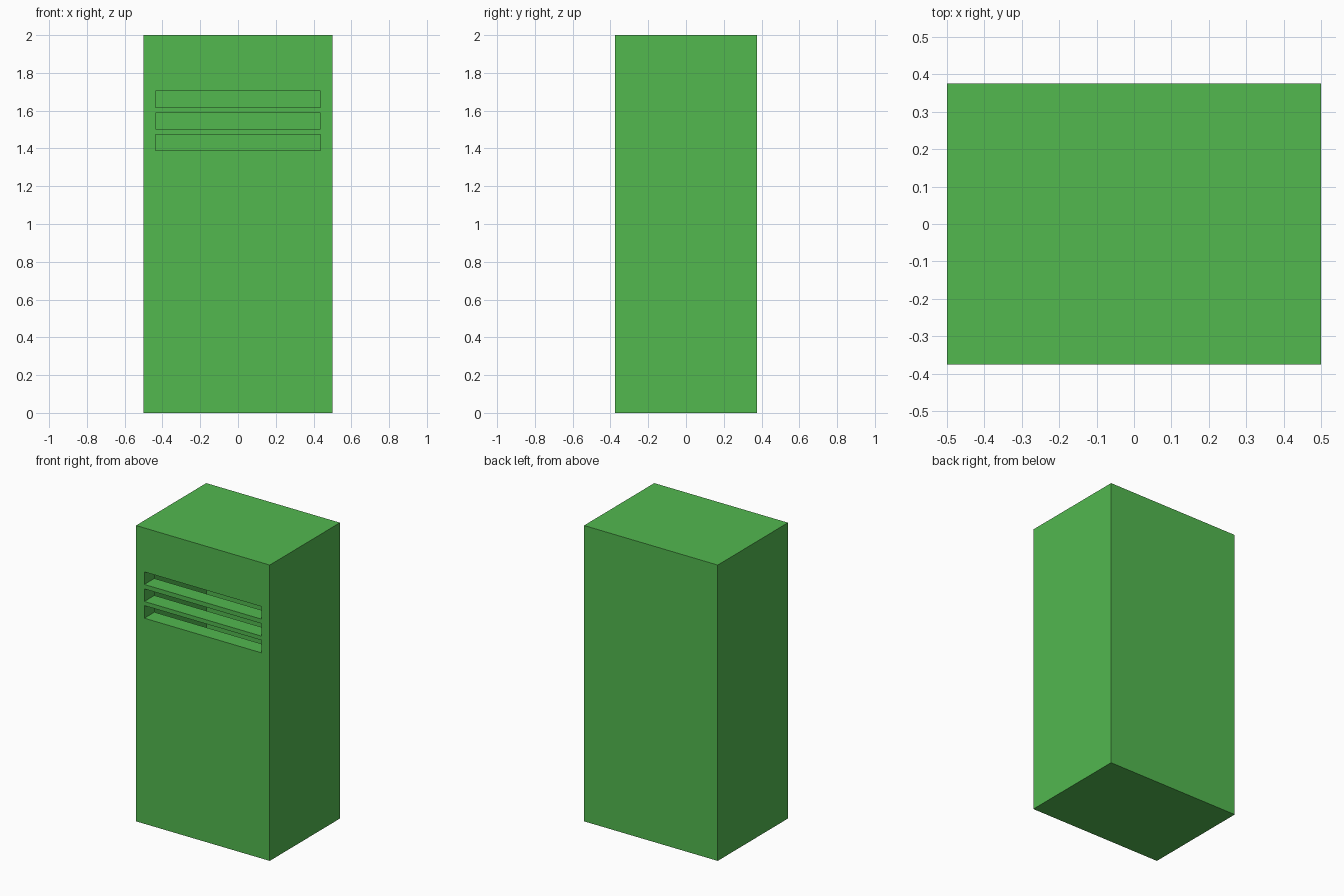
import bpy, bmesh
from mathutils import Vector

if "Cube" in bpy.data.objects:
    bpy.data.objects.remove(bpy.data.objects["Cube"])

W, D, H = 0.5, 0.375, 2.0           # half width, half depth, height
SLOT_W, SLOT_H, SLOT_D = 0.4375, 0.085, 0.107
SLOT_BOTTOMS = (1.39, 1.503, 1.618)

bm = bmesh.new()

# Thin sheet shell without its front
bmesh.ops.create_cube(bm, size=1)
for v in bm.verts:
    v.co = Vector((v.co.x * 2 * W, v.co.y * 2 * D, (v.co.z + 0.5) * H))
front = [f for f in bm.faces if f.calc_center_median().y < -D + 0.01]
bmesh.ops.delete(bm, geom=front, context='FACES_ONLY')


def quad(*pts):
    return bm.faces.new([bm.verts.new(p) for p in pts])


def front_panel(x0, x1, z0, z1):
    quad((x0, -D, z0), (x1, -D, z0), (x1, -D, z1), (x0, -D, z1))


# Front sheet around the vent slots
front_panel(-W, -SLOT_W, 0, H)
front_panel(SLOT_W, W, 0, H)
z = 0
for b in SLOT_BOTTOMS:
    front_panel(-SLOT_W, SLOT_W, z, b)
    z = b + SLOT_H
front_panel(-SLOT_W, SLOT_W, z, H)

# Vent lips folded inwards, open to the hollow interior
for b in SLOT_BOTTOMS:
    loop = [(-SLOT_W, b), (-SLOT_W, b + SLOT_H), (SLOT_W, b + SLOT_H), (SLOT_W, b)]
    for (xa, za), (xb, zb) in zip(loop, loop[1:] + loop[:1]):
        quad((xa, -D, za), (xa, -D + SLOT_D, za),
             (xb, -D + SLOT_D, zb), (xb, -D, zb))

bmesh.ops.remove_doubles(bm, verts=bm.verts, dist=1e-4)
for f in bm.faces:
    c, n = f.calc_center_median(), f.normal
    f.normal_update()

mesh = bpy.data.meshes.new("locker_body")
bm.to_mesh(mesh)
bm.free()
body = bpy.data.objects.new("locker_body", mesh)
bpy.context.collection.objects.link(body)

# Green paint
paint = bpy.data.materials.new("green_paint")
paint.diffuse_color = (0.085, 0.48, 0.078, 1)
paint.use_nodes = True
paint.node_tree.nodes["Principled BSDF"].inputs["Base Color"].default_value = paint.diffuse_color
mesh.materials.append(paint)
